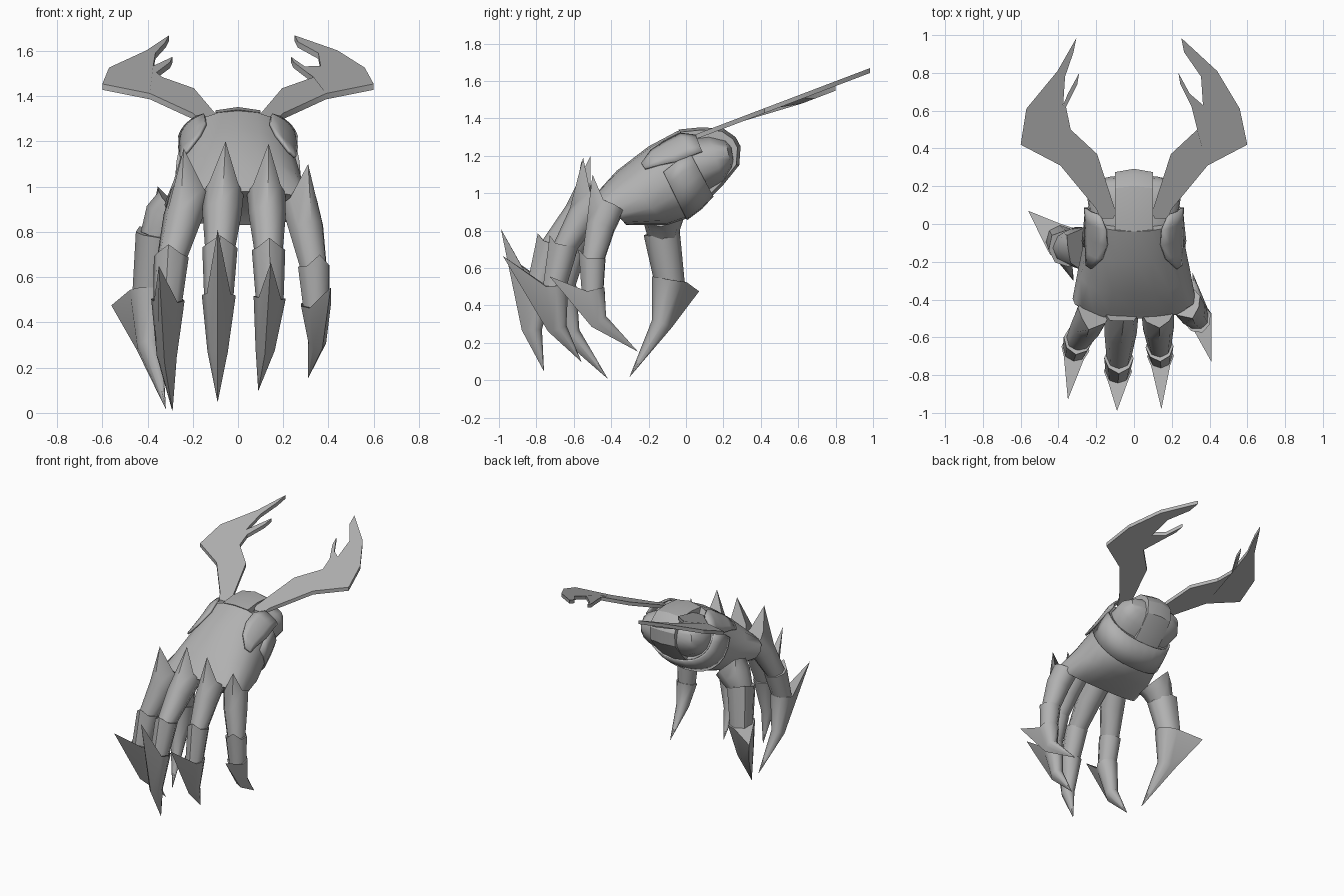
import bpy, bmesh, math
from mathutils import Vector as V

if "Cube" in bpy.data.objects:
    bpy.data.objects.remove(bpy.data.objects["Cube"])

metal = bpy.data.materials.new("grey_metal")
metal.diffuse_color = (0.44, 0.44, 0.44, 1)
metal.use_nodes = True
metal.node_tree.nodes["Principled BSDF"].inputs["Base Color"].default_value = metal.diffuse_color


def finish(name, bm, angle=40):
    bmesh.ops.remove_doubles(bm, verts=bm.verts, dist=0.0005)
    bmesh.ops.recalc_face_normals(bm, faces=bm.faces)
    me = bpy.data.meshes.new(name)
    bm.to_mesh(me)
    bm.free()
    me.materials.append(metal)
    ob = bpy.data.objects.new(name, me)
    bpy.context.collection.objects.link(ob)
    bpy.context.view_layer.objects.active = ob
    ob.select_set(True)
    bpy.ops.object.shade_smooth_by_angle(angle=math.radians(angle))
    ob.select_set(False)
    return ob


def loft(name, rings, closed=True, caps=True, angle=40):
    bm = bmesh.new()
    rows = [[bm.verts.new(p) for p in r] for r in rings]
    n = len(rows[0])
    for a, b in zip(rows, rows[1:]):
        for i in range(n if closed else n - 1):
            j = (i + 1) % n
            bm.faces.new((a[i], a[j], b[j], b[i]))
    if caps:
        bm.faces.new(rows[0])
        bm.faces.new(rows[-1])
    return finish(name, bm, angle)


def section(top, bot, hw, angles, grow=1.0, power=0.8):
    """Boxy oval spanned by a top and bottom (y, z) point and a half width."""
    t, b = V((0, *top)), V((0, *bot))
    mid, half = (t + b) / 2, (t - b) / 2
    sp = lambda v: math.copysign(abs(v) ** power, v)
    return [mid + (half * sp(math.cos(a)) + V((hw * sp(math.sin(a)), 0, 0))) * grow
            for a in angles]


def spread(lo, hi, n):
    return [lo + (hi - lo) * i / n for i in range(n + 1)]


def plate(name, rings):
    ob = loft(name, rings, closed=False, caps=False)
    m = ob.modifiers.new("thickness", 'SOLIDIFY')
    m.thickness, m.offset = 0.014, 0


full = [math.tau * i / 20 for i in range(20)]

# Back of the hand
hand = [((-0.04, 1.335), (0.14, 0.99), 0.25), ((-0.20, 1.25), (0.02, 0.87), 0.265),
        ((-0.37, 1.12), (-0.10, 0.83), 0.295), ((-0.47, 1.01), (-0.32, 0.83), 0.325),
        ((-0.50, 0.98), (-0.37, 0.89), 0.27)]
powers = (0.9, 0.88, 0.82, 0.78, 0.78)
loft("hand_shell", [section(*s, full, power=p) for s, p in zip(hand, powers)])

# Wrist dome
dome = [((-0.02, 1.29), (0.12, 1.01), 0.235), ((0.12, 1.305), (0.20, 1.06), 0.25),
        ((0.21, 1.285), (0.245, 1.13), 0.205), ((0.24, 1.255), (0.255, 1.17), 0.13)]
loft("wrist_dome", [section(*s, full) for s in dome])

# Crowned band running over the wrist
band = [(-0.04, 1.34), (0.08, 1.352), (0.20, 1.345), (0.265, 1.30), (0.292, 1.25),
        (0.285, 1.15), (0.20, 1.045), (0.14, 0.985)]
cy, cz = 0.08, 1.17
loft("wrist_band", [[V((x, cy + (y - cy) * k, cz + (z - cz) * k)) for y, z in band]
                    for x, k in ((-0.1, 0.92), (0, 1), (0.1, 0.92))], angle=30)

# Lower guard wrapped under the hand, its front edge reaching forward at the sides
guard = [(hand[0], 1.35), (((-0.12, 1.29), (0.08, 0.925), 0.257), 1.3),
         (((-0.19, 1.255), (0.0, 0.865), 0.265), 1.35)]
plate("lower_guard", [section(*s, spread(lo, math.tau - lo, 14), 1.02, 0.87)
                      for s, lo in guard])

# Upper side flaps, tapering forward to a point
flaps = [(((0.04, 1.335), (0.17, 1.02), 0.255), 0.7, 1.35), (hand[0], 0.55, 1.4),
         (((-0.12, 1.29), (0.08, 0.925), 0.258), 0.5, 1.3), (hand[1], 0.6, 1.15),
         (((-0.27, 1.205), (-0.03, 0.855), 0.275), 0.85, 1.05)]
for side, label in ((1, "right"), (-1, "left")):
    plate(label + "_side_flap", [section(*s, [side * a for a in spread(lo, hi, 4)], 1.035, 0.86)
                                 for s, lo, hi in flaps])


def segment(name, rings, out, spike=None, tip=None):
    """Eight-sided sleeve; the outward corner of its first ring becomes a spike."""
    pts = [V(c) for c, _ in rings] + ([V(tip)] if tip else [])
    rows = []
    for i, (c, r) in enumerate(rings):
        tan = (pts[min(i + 1, len(pts) - 1)] - pts[max(i - 1, 0)]).normalized()
        lat = tan.cross(V(out)).normalized()
        o = lat.cross(tan)
        rows.append([V(c) + (o * math.cos(a) + lat * math.sin(a)) * r
                     for a in [math.tau * k / 8 for k in range(8)]])
        if tip and i == len(rings) - 1:
            rows[-1][0] += o * 0.018
    if spike:
        rows[0][0] = V(spike)
    if tip:
        rows.append([V(tip) + (p - V(rings[-1][0])) * 0.02 for p in rows[-1]])
    loft(name, rows, angle=50)


# Digits: outward direction, knuckle spike, root, joint, claw base, belly, tip, claw spike, size
digits = {
    "first_finger": ((-0.15, -1, 0.25), (-0.24, -0.56, 1.17), (-0.21, -0.46, 0.97), (-0.295, -0.61, 0.69),
                     (-0.31, -0.66, 0.50), (-0.315, -0.61, 0.25), (-0.29, -0.42, 0.01),
                     (-0.35, -0.93, 0.65), 1.0),
    "second_finger": ((0, -1, 0.25), (-0.055, -0.51, 1.20), (-0.065, -0.47, 0.97), (-0.08, -0.71, 0.73),
                      (-0.085, -0.78, 0.52), (-0.09, -0.815, 0.27), (-0.09, -0.76, 0.05),
                      (-0.09, -0.99, 0.81), 1.0),
    "third_finger": ((0.05, -1, 0.25), (0.135, -0.55, 1.19), (0.125, -0.47, 0.97), (0.135, -0.65, 0.72),
                     (0.14, -0.70, 0.51), (0.12, -0.68, 0.28), (0.09, -0.56, 0.10),
                     (0.145, -0.98, 0.665), 0.95),
    "fourth_finger": ((0.35, -1, 0.2), (0.31, -0.50, 1.10), (0.27, -0.41, 0.93), (0.335, -0.50, 0.65),
                      (0.345, -0.50, 0.48), (0.35, -0.46, 0.32), (0.31, -0.26, 0.155),
                      (0.41, -0.73, 0.555), 0.95),
    "thumb": ((-0.75, 0.65, 0), (-0.355, -0.06, 1.0), (-0.27, -0.13, 0.90), (-0.355, -0.13, 0.79),
              (-0.385, -0.09, 0.54), (-0.39, -0.13, 0.30), (-0.32, -0.30, 0.02),
              (-0.56, 0.07, 0.475), 1.25),
}
for name, (out, knuckle, root, joint, base, belly, tip, spike, k) in digits.items():
    r, j, b = V(root), V(joint), V(base)
    o = V(out).normalized()
    # Upper sleeve with knuckle spike
    segment(name + "_upper", [(r, 0.09 * k), (r.lerp(j, 0.4) + o * 0.012, 0.086 * k),
                              (j.lerp(b, 0.1), 0.064 * k)], out, knuckle)
    # Middle sleeve with a raised front corner
    segment(name + "_middle", [(j, 0.078 * k), (j.lerp(b, 1.1), 0.064 * k)], out,
            j + o * 0.085 * k + V((0, 0, 0.035)))
    # Claw with backward spike
    segment(name + "_claw", [(b, 0.075 * k), (belly, 0.045 * k)], out, spike, tip)

# Flat branching horns
outline = [(0.095, 0.06), (0.11, 0.03), (0.18, 0.03), (0.20, 0.08), (0.39, 0.31), (0.60, 0.42),
           (0.56, 0.61), (0.44, 0.81), (0.25, 0.985), (0.265, 0.91), (0.355, 0.78), (0.365, 0.63),
           (0.295, 0.69), (0.235, 0.80), (0.245, 0.74), (0.305, 0.62), (0.335, 0.50), (0.195, 0.37)]
for side, label in ((1, "right"), (-1, "left")):
    rows = []
    for dz in (-0.013, 0.013):
        row = []
        for x, y in outline:
            z = 1.293 + 0.38 * (y - 0.03) + dz
            if x < 0.31 and 0.6 < y < 0.85:      # inner prong dips
                z -= 0.025
            if side < 0 and y > 0.6:             # left blade tip sits further out
                x += 0.055 if x < 0.32 else -0.035 if 0.4 < x < 0.5 else 0.01
            row.append(V((side * x, y, z)))
        rows.append(row)
    loft(label + "_horn", rows, angle=30)
